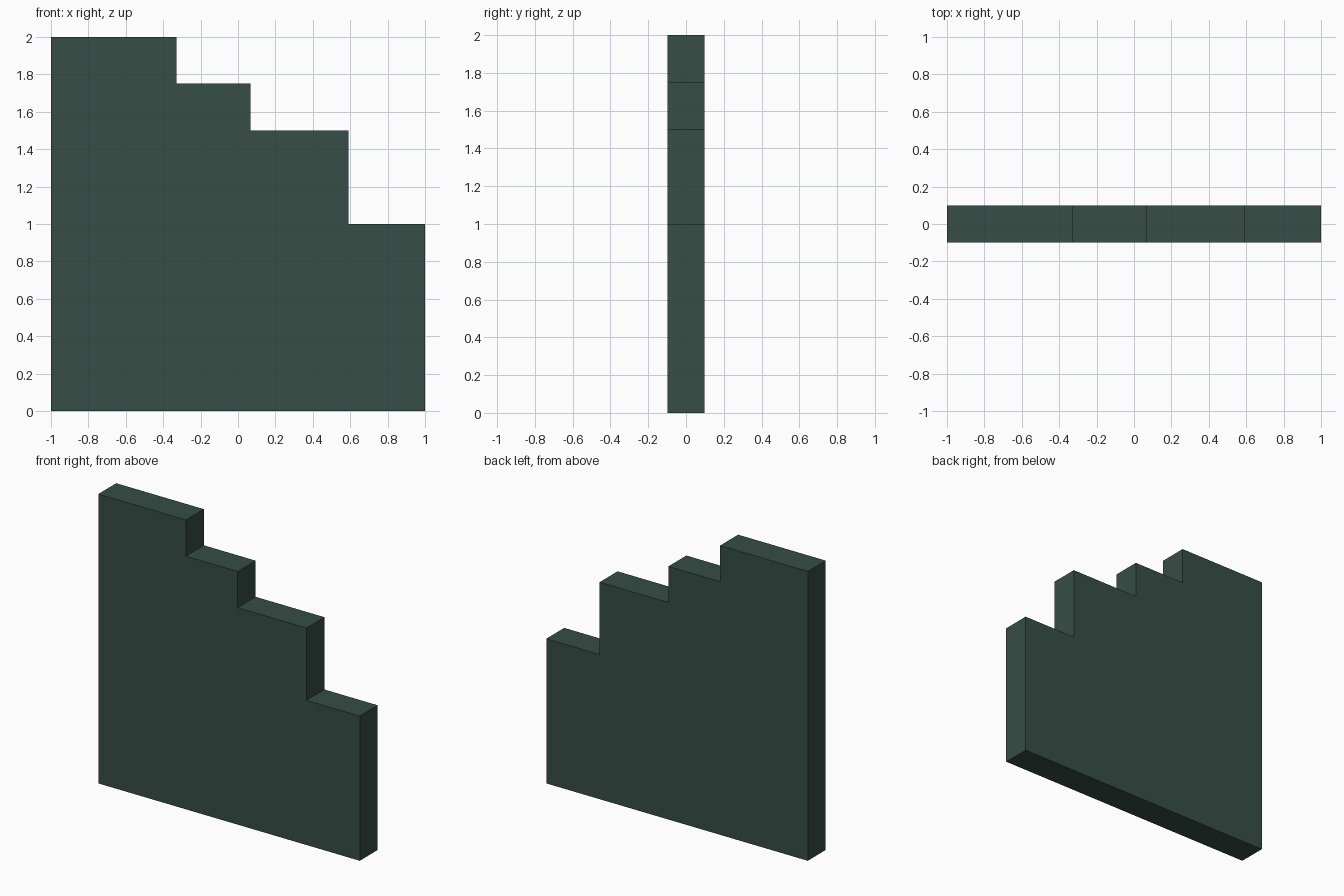
import bpy, bmesh

if "Cube" in bpy.data.objects:
    bpy.data.objects.remove(bpy.data.objects["Cube"])

HALF_DEPTH = 0.098
# right edge and height of each step, left to right
STEPS = [(-0.33, 2.0), (0.066, 1.75), (0.592, 1.5), (1.0, 1.0)]

# stepped front outline
outline = [(-1.0, 0.0)]
left = -1.0
for right, height in STEPS:
    outline += [(left, height), (right, height)]
    left = right
outline.append((1.0, 0.0))

# extrude the outline through the wall thickness
bm = bmesh.new()
face = bm.faces.new([bm.verts.new((x, -HALF_DEPTH, z)) for x, z in outline])
ext = bmesh.ops.extrude_face_region(bm, geom=[face], use_keep_orig=True)
verts = [g for g in ext["geom"] if isinstance(g, bmesh.types.BMVert)]
bmesh.ops.translate(bm, verts=verts, vec=(0, 2 * HALF_DEPTH, 0))
bmesh.ops.recalc_face_normals(bm, faces=bm.faces[:])
mesh = bpy.data.meshes.new("stepped_wall")
bm.to_mesh(mesh)
bm.free()

# single dark green colour
mat = bpy.data.materials.new("dark green")
mat.diffuse_color = (0.037, 0.075, 0.060, 1.0)
mat.use_nodes = True
mat.node_tree.nodes["Principled BSDF"].inputs["Base Color"].default_value = mat.diffuse_color
mesh.materials.append(mat)
wall = bpy.data.objects.new("stepped_wall", mesh)
bpy.context.collection.objects.link(wall)
